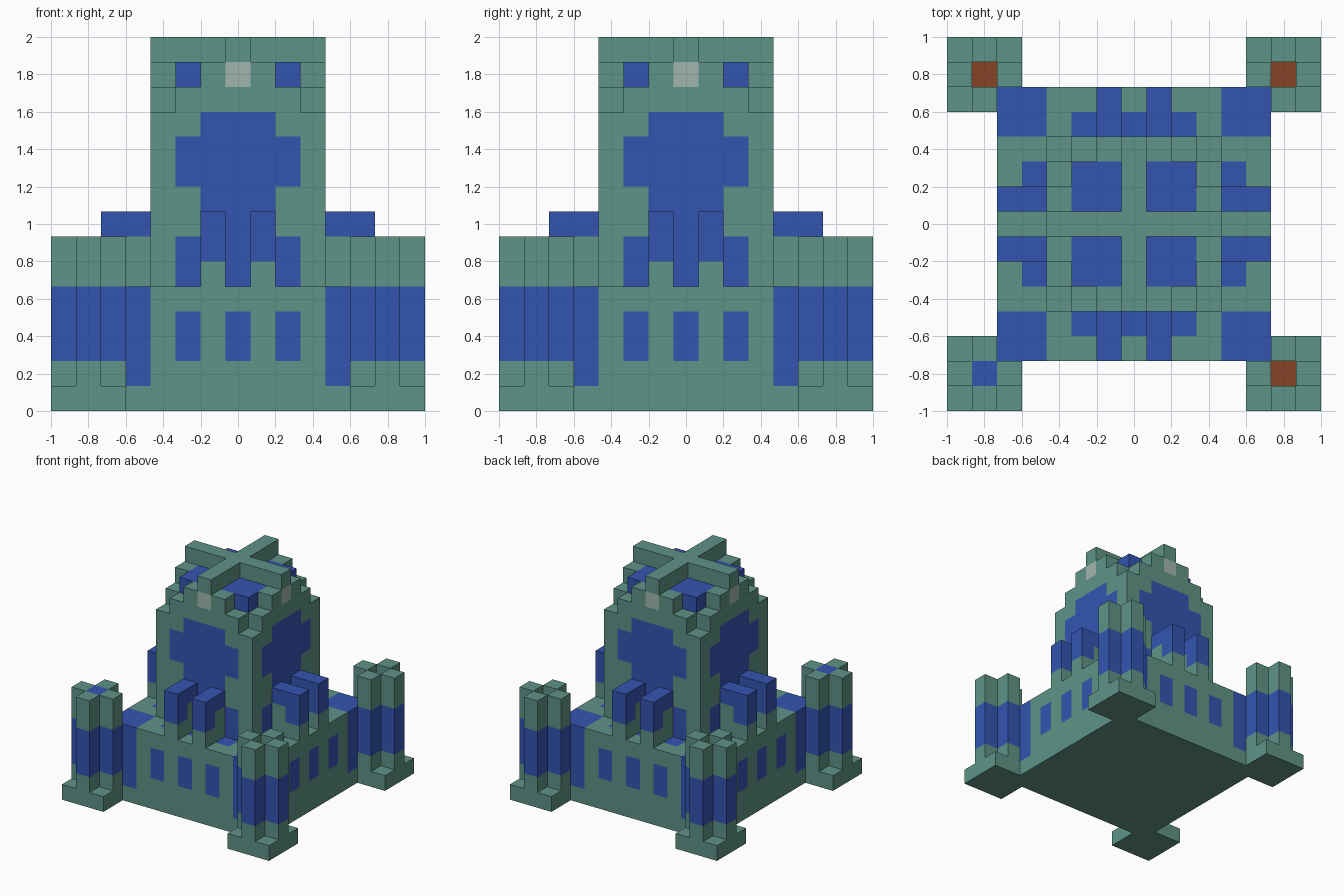
import bpy
import bmesh
from mathutils import Vector

if "Cube" in bpy.data.objects:
    bpy.data.objects.remove(bpy.data.objects["Cube"], do_unlink=True)

U = 2 / 15  # edge length of one building block


def material(name, rgb):
    m = bpy.data.materials.new(name)
    m.use_nodes = True
    m.diffuse_color = (*rgb, 1)
    m.node_tree.nodes["Principled BSDF"].inputs["Base Color"].default_value = (*rgb, 1)
    return m


MATS = [
    material("sage_stone", (0.114, 0.292, 0.238)),
    material("royal_blue", (0.034, 0.091, 0.44)),
    material("pale_lamp", (0.352, 0.468, 0.423)),
    material("rust_brown", (0.242, 0.054, 0.019)),
]
STONE, BLUE, LAMP, RUST = range(len(MATS))

# Each part maps block position (x, y, layer) to a colour
parts = {}


def fill(part, xs, ys, zs, rule):
    """Fill a box of blocks; the rule gives a colour, or None for empty."""
    cells = parts.setdefault(part, {})
    for x in xs:
        for y in ys:
            for z in zs:
                colour = rule(x, y, z)
                if colour is not None:
                    cells[x, y, z] = colour


def span(n):
    return range(-n, n + 1)


# Square base: blue corners, window rows and floor strips
def base_rule(x, y, z):
    a, b = abs(x), abs(y)
    if min(a, b) >= 4 and z > 0:
        return BLUE
    if max(a, b) == 5 and z in (2, 3) and min(a, b) in (0, 2):
        return BLUE
    if z == 4 and (b == 4 and a <= 2 or a == 4 and 1 <= b <= 2):
        return BLUE
    return STONE


fill("base", span(5), span(5), range(5), base_rule)


# Corner footings and cross-shaped towers
def tower_colour(z):
    return BLUE if 2 <= z <= 4 else STONE


for sx, sy, label in ((1, -1, "front_left"), (-1, -1, "front_right"),
                      (1, 1, "back_left"), (-1, 1, "back_right")):
    cx, cy = 6 * sx, 6 * sy
    around_x, around_y = range(cx - 1, cx + 2), range(cy - 1, cy + 2)
    fill(label + "_footing", around_x, around_y, [0],
         lambda x, y, z: None if max(abs(x), abs(y)) <= 5 else STONE)
    tower = label + "_tower"
    fill(tower, around_x, around_y, range(1, 7),
         lambda x, y, z: tower_colour(z) if abs(x - cx) + abs(y - cy) < 2 else None)
    # sunken tower centre, capped on one tower
    parts[tower][cx, cy, 5] = RUST
    if label == "front_right":
        parts[tower][cx, cy, 6] = BLUE
    else:
        del parts[tower][cx, cy, 6]


# Central hall with a large blue window on each wall
def hall_rule(x, y, z):
    a, b = abs(x), abs(y)
    if max(a, b) < 3:
        return STONE
    m = min(a, b)
    rose = m <= 2 if z in (9, 10) else m <= 1 and 6 <= z <= 11
    lower = z in (5, 6) and m in (0, 2)
    return BLUE if rose or lower else STONE


fill("hall", span(3), span(3), range(5, 12), hall_rule)


# Stepped gables with a lamp in each, and blue roof panels
def gable_rule(x, y, z):
    a, b = abs(x), abs(y)
    if z == 12:
        return None if a == b == 3 else STONE
    if max(a, b) < 3:
        return BLUE
    m = min(a, b)
    return LAMP if m == 0 else STONE if m == 1 else None


fill("gables", span(3), span(3), [12, 13], gable_rule)
fill("roof_cross", span(3), span(3), [14], lambda x, y, z: STONE if x * y == 0 else None)


# Paired buttresses on all four sides
def buttress_colour(reach, z):
    return BLUE if z == 7 or (z == 6 and reach == 5) else STONE


for side in (-1, 1):
    for offset in (-1, 1):
        for reach in (4, 5):
            fill("end_buttresses", [offset], [side * reach], range(5, 8),
                 lambda x, y, z: buttress_colour(reach, z))
            fill("side_buttresses", [side * reach], [offset], range(5, 8),
                 lambda x, y, z: buttress_colour(reach, z))

# Build every part, keeping only the exposed block faces
occupied = set().union(*parts.values())
AXES = [Vector(v) for v in ((1, 0, 0), (0, 1, 0), (0, 0, 1))]

for name, cells in parts.items():
    bm = bmesh.new()
    for cell, colour in cells.items():
        centre = Vector(cell) + AXES[2] / 2
        for i in range(3):
            p, q = AXES[(i + 1) % 3] / 2, AXES[(i + 2) % 3] / 2
            for sign in (1, -1):
                n = AXES[i] * sign
                if tuple(int(c) for c in Vector(cell) + n) in occupied:
                    continue
                mid = centre + n / 2
                corners = [mid + p + q, mid - p + q, mid - p - q, mid + p - q]
                face = bm.faces.new([bm.verts.new(c * U) for c in corners[::sign]])
                face.material_index = colour
    bmesh.ops.remove_doubles(bm, verts=bm.verts[:], dist=U / 100)
    mesh = bpy.data.meshes.new(name)
    for m in MATS:
        mesh.materials.append(m)
    bm.to_mesh(mesh)
    bm.free()
    bpy.context.collection.objects.link(bpy.data.objects.new(name, mesh))
